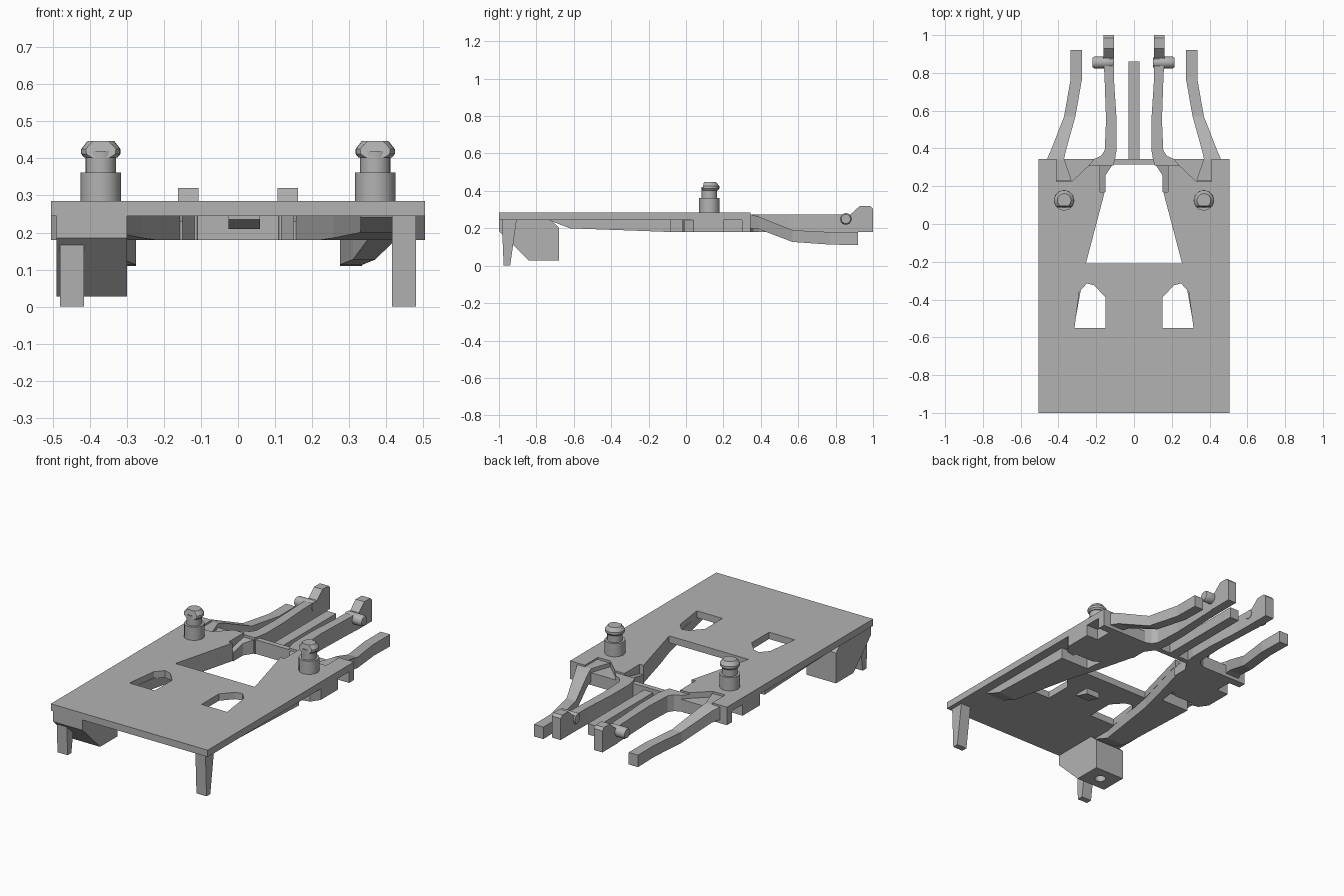
import bpy, bmesh, math
from mathutils import Vector

if "Cube" in bpy.data.objects:
    bpy.data.objects.remove(bpy.data.objects["Cube"])

GREY = (0.45, 0.45, 0.45, 1)
grey = bpy.data.materials.new("plain grey")
grey.use_nodes = True
grey.diffuse_color = GREY
grey.node_tree.nodes["Principled BSDF"].inputs["Base Color"].default_value = GREY


def finish(name, bm):
    bmesh.ops.recalc_face_normals(bm, faces=bm.faces)
    mesh = bpy.data.meshes.new(name)
    bm.to_mesh(mesh)
    bm.free()
    mesh.materials.append(grey)
    ob = bpy.data.objects.new(name, mesh)
    bpy.context.collection.objects.link(ob)
    return ob


def skin(name, rings):
    """Join matching rings of points and cap both ends."""
    bm = bmesh.new()
    loops = [[bm.verts.new(p) for p in ring] for ring in rings]
    n = len(loops[0])
    for a, b in zip(loops, loops[1:]):
        for i in range(n):
            j = (i + 1) % n
            bm.faces.new((a[i], a[j], b[j], b[i]))
    bm.faces.new(loops[0])
    bm.faces.new(loops[-1])
    return finish(name, bm)


def plan(name, pts, lo, hi, s=1):
    """Outline seen from above, extruded in z."""
    return skin(name, [[(s * x, y, z) for x, y in pts] for z in (lo, hi)])


def side(name, pts, lo, hi, s=1):
    """Outline seen from the side, extruded in x."""
    return skin(name, [[(s * x, y, z) for y, z in pts] for x in (lo, hi)])


def bar(name, stations, s=1):
    """Rectangular section along y: y, x0, x1, z0, z1."""
    return skin(name, [[(s * a, y, b), (s * c, y, b), (s * c, y, d), (s * a, y, d)]
                       for y, a, c, b, d in stations])


def turned(name, rings, centre, axis="z", sides=24):
    """Turned shape from radius and position pairs."""
    out = []
    for r, h in rings:
        ring = []
        for i in range(sides):
            t = 2 * math.pi * i / sides
            c, d = r * math.cos(t), r * math.sin(t)
            p = (c, d, h) if axis == "z" else (h, c, d)
            ring.append(Vector(centre) + Vector(p))
        out.append(ring)
    ob = skin(name, out)
    bpy.ops.object.select_all(action="DESELECT")
    ob.select_set(True)
    bpy.context.view_layer.objects.active = ob
    bpy.ops.object.shade_smooth_by_angle(angle=math.radians(35))
    return ob


def cut(target, cutter):
    mod = target.modifiers.new("cut", "BOOLEAN")
    mod.operation, mod.solver, mod.object = "DIFFERENCE", "EXACT", cutter
    bpy.context.view_layer.objects.active = target
    bpy.ops.object.modifier_apply(modifier=mod.name)
    bpy.data.objects.remove(cutter)


# Deck plate with its openings
TOP, UNDER, LOW = 0.285, 0.245, 0.18
deck = plan("deck_plate", [(-.505, -1), (.505, -1), (.505, .345), (-.505, .345)], UNDER, TOP)
half = [(.255, -.21), (.155, .17), (.18, .17), (.18, .31), (.11, .31), (.11, .4)]
cut(deck, plan("opening_cutter", half + [(-x, y) for x, y in reversed(half)], 0, 1))
window = [(.15, -.55), (.315, -.55), (.29, -.36), (.25, -.315), (.21, -.325), (.15, -.39)]
notch = [(.41, .4), (.41, .225), (.33, .225), (.24, .31), (.1, .31), (.1, .4)]
for s in (1, -1):
    cut(deck, plan("window_cutter", window, 0, 1, s))
    cut(deck, plan("notch_cutter", notch, 0, 1, s))

# Hanging box under one front corner, with a blind hole below
box = side("corner_box", [(-1, .25), (-1, .185), (-.84, .028), (-.68, .028),
                          (-.68, .205), (-.73, .25)], -.49, -.3)
cut(box, turned("hole_cutter", [(.03, -.05), (.03, .06)], (-.395, -.76, .028)))

# Cross piece and centre prong
bar("rear_cross_piece", [(.315, -.12, .12, LOW, .262), (.345, -.12, .12, LOW, .262)])
bar("centre_prong", [(.32, -.03, .03, LOW, .243), (.86, -.03, .03, LOW, .243)])
bar("underside_pad", [(-.42, -.025, .06, .235, .25), (-.33, -.025, .06, .21, .25)])

for s, tag in ((1, "left"), (-1, "right")):
    # Front leg, tapering downwards
    side(tag + "_front_leg", [(-.985, .25), (-.975, 0), (-.94, 0), (-.905, .25)], .415, .48, s)

    # Stiffening rib beside the windows and opening
    bar(tag + "_under_rib", [(-.73, .33, .45, .242, .25), (-.62, .33, .45, .2, .25),
                             (-.21, .257, .45, .185, .25), (-.08, .222, .45, LOW, .25)], s)
    bar(tag + "_opening_wall", [(-.08, .222, .27, LOW, .25), (.17, .156, .24, LOW, .25)], s)

    # Rear body below the deck, with outer lug and corner tab
    plan(tag + "_rear_body", [(.18, .08), (.3, 0), (.43, 0), (.43, .345), (.12, .345),
                              (.12, .31), (.18, .31)], LOW, .252, s)
    plan(tag + "_side_lug", [(.42, -.02), (.47, -.01), (.505, .04), (.505, .2), (.42, .2)],
         LOW, .25, s)
    plan(tag + "_corner_tab", [(.42, .3), (.505, .3), (.505, .345), (.42, .345)], LOW, .25, s)
    bar(tag + "_opening_step", [(.17, .15, .185, LOW, .23), (.26, .15, .185, LOW, .25),
                                (.32, .11, .185, LOW, .262)], s)

    # Inner arm with a flared root
    bar(tag + "_inner_arm", [(.31, .11, .24, LOW, .275), (.345, .1, .21, LOW, .275),
                             (.36, .098, .175, LOW, .275), (.39, .092, .155, LOW, .275),
                             (.55, .092, .148, LOW, .275), (.75, .105, .155, LOW, .275),
                             (.86, .107, .16, LOW, .275)], s)
    side(tag + "_arm_hook", [(.86, LOW), (1, LOW), (1, .305), (.985, .32), (.93, .32),
                             (.88, .275), (.86, .275)], .107, .162, s)
    turned(tag + "_hook_pin", [(.025, -.06), (.031, -.05), (.031, .01), (.031, .045), (.025, .055)],
           (s * .16, .855, .25), "x")

    # Outer arm bending down and inwards
    bar(tag + "_outer_arm", [(.23, .33, .41, .2, .275), (.345, .37, .46, .2, .275),
                             (.39, .36, .44, .195, .262), (.57, .31, .37, .127, .19),
                             (.77, .275, .335, .113, .18), (.92, .275, .335, .11, .18)], s)

    # Locating peg: faceted base, round neck, chamfered head
    peg = (s * .37, .125, 0)
    turned(tag + "_peg_base", [(.055, .25), (.055, .362)], peg, sides=12)
    turned(tag + "_peg_neck", [(.041, .35), (.041, .42)], peg)
    head = turned(tag + "_peg_head", [(.045, .402), (.053, .412), (.053, .425), (.036, .447)], peg)
    cut(head, side("head_cutter", [(0, .39), (.085, .39), (.1, .47), (0, .47)], .2, .6, s))
